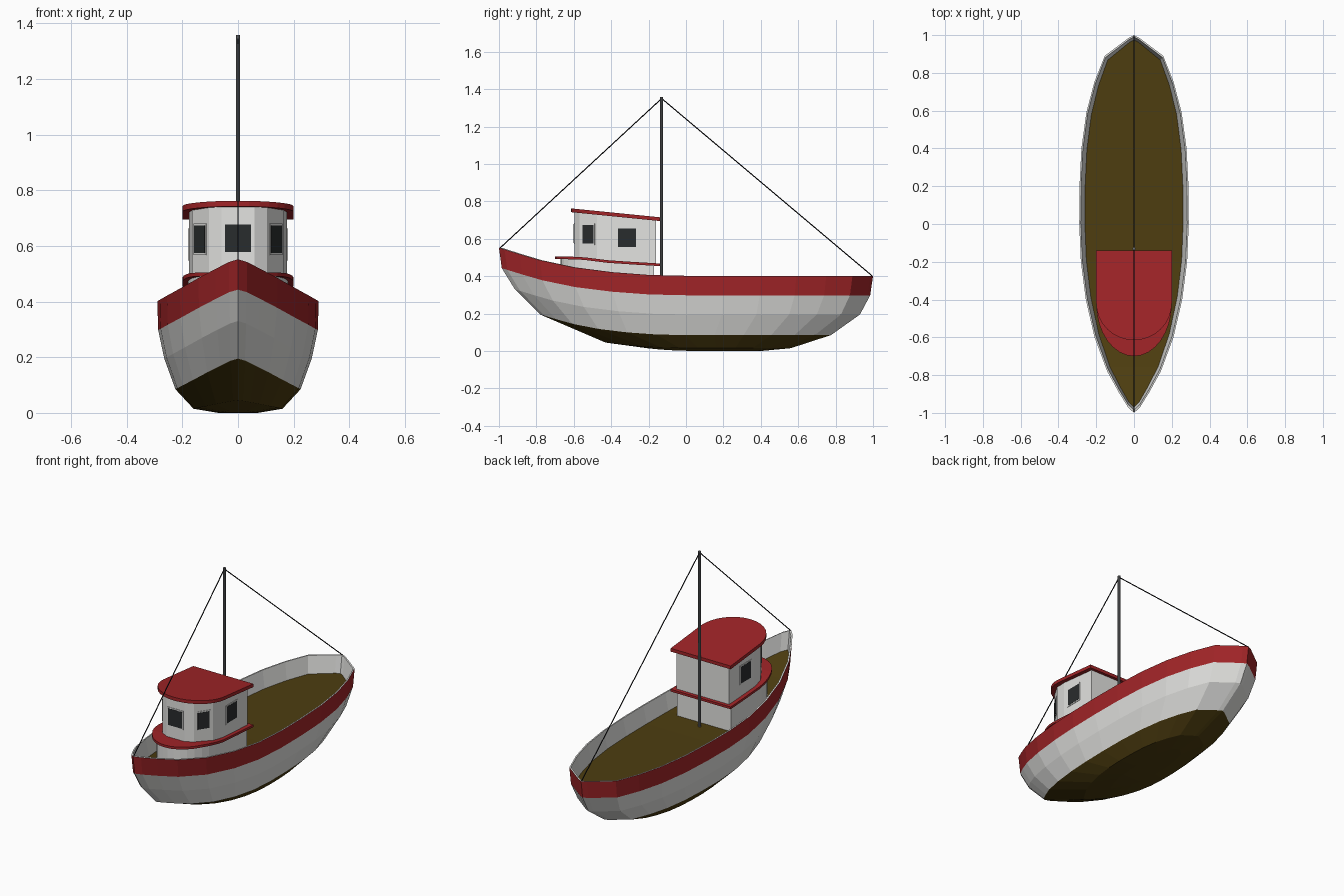
import bpy, bmesh, math
from mathutils import Vector

if "Cube" in bpy.data.objects:
    bpy.data.objects.remove(bpy.data.objects["Cube"])

# ---- materials ----
def mat(name, r, g, b):
    m = bpy.data.materials.new(name)
    m.diffuse_color = (r, g, b, 1)
    m.use_nodes = True
    m.node_tree.nodes["Principled BSDF"].inputs["Base Color"].default_value = m.diffuse_color
    return m

RED = mat("red paint", 0.36, 0.018, 0.021)
WHITE = mat("white paint", 0.77, 0.77, 0.75)
BROWN = mat("brown planks", 0.075, 0.047, 0.005)
GREY = mat("grey metal", 0.16, 0.165, 0.17)
GLASS = mat("dark glass", 0.022, 0.025, 0.026)
ROPE = mat("black rope", 0.008, 0.008, 0.01)

# ---- helpers ----
def finish(name, bm, mats):
    bmesh.ops.remove_doubles(bm, verts=bm.verts, dist=0.0004)
    bmesh.ops.recalc_face_normals(bm, faces=bm.faces)
    me = bpy.data.meshes.new(name)
    bm.to_mesh(me)
    bm.free()
    for m in mats:
        me.materials.append(m)
    ob = bpy.data.objects.new(name, me)
    bpy.context.collection.objects.link(ob)
    return ob

def interp(table, x):
    if x <= table[0][0]:
        return table[0][1]
    for (x0, v0), (x1, v1) in zip(table, table[1:]):
        if x <= x1:
            return v0 + (v1 - v0) * (x - x0) / (x1 - x0)
    return table[-1][1]

def cap(bm, left, right, index=0):
    """Close a ring with strips running from side to side."""
    for i in range(len(left) - 1):
        f = bm.faces.new((left[i], left[i + 1], right[i + 1], right[i]))
        f.material_index = index

def slab(name, stations, top, bottom, material):
    """Symmetric prism from (y, half width) stations with curved top and bottom."""
    bm = bmesh.new()
    rings = []
    for zf in (top, bottom):
        rings.append([[bm.verts.new((s * w, y, zf(y))) for y, w in stations] for s in (-1, 1)])
    for ring in rings:
        cap(bm, ring[0], ring[1])
    for side in (0, 1):
        a, b = rings[0][side], rings[1][side]
        for i in range(len(a) - 1):
            bm.faces.new((a[i], a[i + 1], b[i + 1], b[i]))
    for i in (0, -1):
        bm.faces.new((rings[0][0][i], rings[0][1][i], rings[1][1][i], rings[1][0][i]))
    return finish(name, bm, [material])

def rod(name, a, b, r, material, sides):
    a, b = Vector(a), Vector(b)
    bpy.ops.mesh.primitive_cylinder_add(vertices=sides, radius=r, depth=(b - a).length,
                                        location=(a + b) / 2)
    ob = bpy.context.object
    ob.name = name
    ob.rotation_euler = (b - a).to_track_quat('Z', 'Y').to_euler()
    ob.data.materials.append(material)

def plate(name, centre, angle, w, h, t, material):
    """Thin upright plate; angle 0 faces the front (-y), 90 degrees faces +x."""
    bpy.ops.mesh.primitive_cube_add(size=1, location=centre, rotation=(0, 0, angle))
    ob = bpy.context.object
    ob.name = name
    ob.scale = (w, t, h)
    ob.data.materials.append(material)

# ---- hull: plan outline lofted through levels ----
plan = [(-1, 0), (-0.97, 0.11), (-0.89, 0.28), (-0.78, 0.49), (-0.6, 0.72), (-0.4, 0.88),
        (-0.2, 0.97), (0, 1), (0.2, 0.995), (0.4, 0.96), (0.59, 0.87), (0.75, 0.725),
        (0.89, 0.535), (0.985, 0.1), (1, 0)]
sheer = [(-1, 1), (-0.8, 0.58), (-0.6, 0.3), (-0.4, 0.13), (-0.2, 0.03), (0, 0)]
# (bow y, stern y, half width, height, rise at bow)
levels = [(-0.2, 0.40, 0.07, 0.0, 0.014),
          (-0.43, 0.56, 0.16, 0.015, 0.03),
          (-0.78, 0.775, 0.225, 0.085, 0.11),
          (-0.915, 0.93, 0.265, 0.195, 0.135),
          (-0.985, 0.985, 0.287, 0.298, 0.145),
          (-1.0, 1.0, 0.29, 0.402, 0.15),
          (-0.985, 0.99, 0.282, 0.402, 0.15),
          (-0.97, 0.975, 0.260, 0.298, 0.145)]
band_mat = [2, 2, 1, 1, 0, 1, 1]
bm = bmesh.new()
rings = []
for y0, y1, hw, z, rise in levels:
    rings.append([[bm.verts.new((s * w * hw, y0 + (y1 - y0) * (t + 1) / 2,
                                 z + rise * interp(sheer, t))) for t, w in plan]
                  for s in (-1, 1)])
for lo, hi, m in zip(rings, rings[1:], band_mat):
    for s in (0, 1):
        for i in range(len(plan) - 1):
            f = bm.faces.new((lo[s][i], lo[s][i + 1], hi[s][i + 1], hi[s][i]))
            f.material_index = m
cap(bm, *rings[0], 2)      # bottom
cap(bm, *rings[-1], 2)     # deck
finish("hull", bm, [RED, WHITE, BROWN])

# ---- cabin ----
def rounded(front, shoulder, back, hw, n=8):
    pts = []
    for i in range(n + 1):
        a = math.pi / 2 * i / n
        pts.append((shoulder - (shoulder - front) * math.cos(a), hw * math.sin(a)))
    mid = [(shoulder + (back - shoulder) * k / 2, hw) for k in (1, 2)]
    return pts + mid

ledge_z = [(-0.7, 0.506), (-0.56, 0.503), (-0.4, 0.483), (-0.14, 0.468)]
def ledge_top(y):
    return interp(ledge_z, y)
def roof_top(y):
    return 0.762 - 0.1 * (y + 0.61)

slab("cabin_base", rounded(-0.67, -0.42, -0.172, 0.18),
     lambda y: ledge_top(y) - 0.008, lambda y: 0.28, WHITE)
slab("cabin_ledge", rounded(-0.70, -0.42, -0.14, 0.2),
     ledge_top, lambda y: ledge_top(y) - 0.014, RED)
walls = [(-0.597, 0.06), (-0.57, 0.105), (-0.475, 0.165), (-0.4, 0.176), (-0.16, 0.176)]
slab("cabin_walls", walls, lambda y: roof_top(y) - 0.01, lambda y: 0.46, WHITE)
slab("cabin_roof", rounded(-0.615, -0.42, -0.14, 0.2),
     roof_top, lambda y: roof_top(y) - 0.02, RED)

# ---- windows: frame plate with a glass plate on it ----
diag = math.atan2(0.095, 0.06)
windows = [("front", (0, -0.597, 0.628), 0, 0.092, 0.1)]
for s, side in ((1, "right"), (-1, "left")):
    windows.append((side + "_corner", (s * 0.135, -0.5225, 0.624), s * diag, 0.07, 0.1))
    windows.append((side + "_side", (s * 0.176, -0.315, 0.605), s * math.pi / 2, 0.095, 0.1))
for name, c, a, w, h in windows:
    plate(name + "_window_frame", c, a, w + 0.014, h + 0.014, 0.006, WHITE)
    plate(name + "_window_glass", c, a, w, h, 0.0085, GLASS)

# ---- mast and stays ----
rod("mast", (0, -0.13, 0.29), (0, -0.13, 1.358), 0.008, GREY, 10)
rod("fore_stay", (0, -0.13, 1.35), (0, -0.995, 0.55), 0.003, ROPE, 6)
rod("back_stay", (0, -0.13, 1.35), (0, 0.995, 0.402), 0.003, ROPE, 6)
